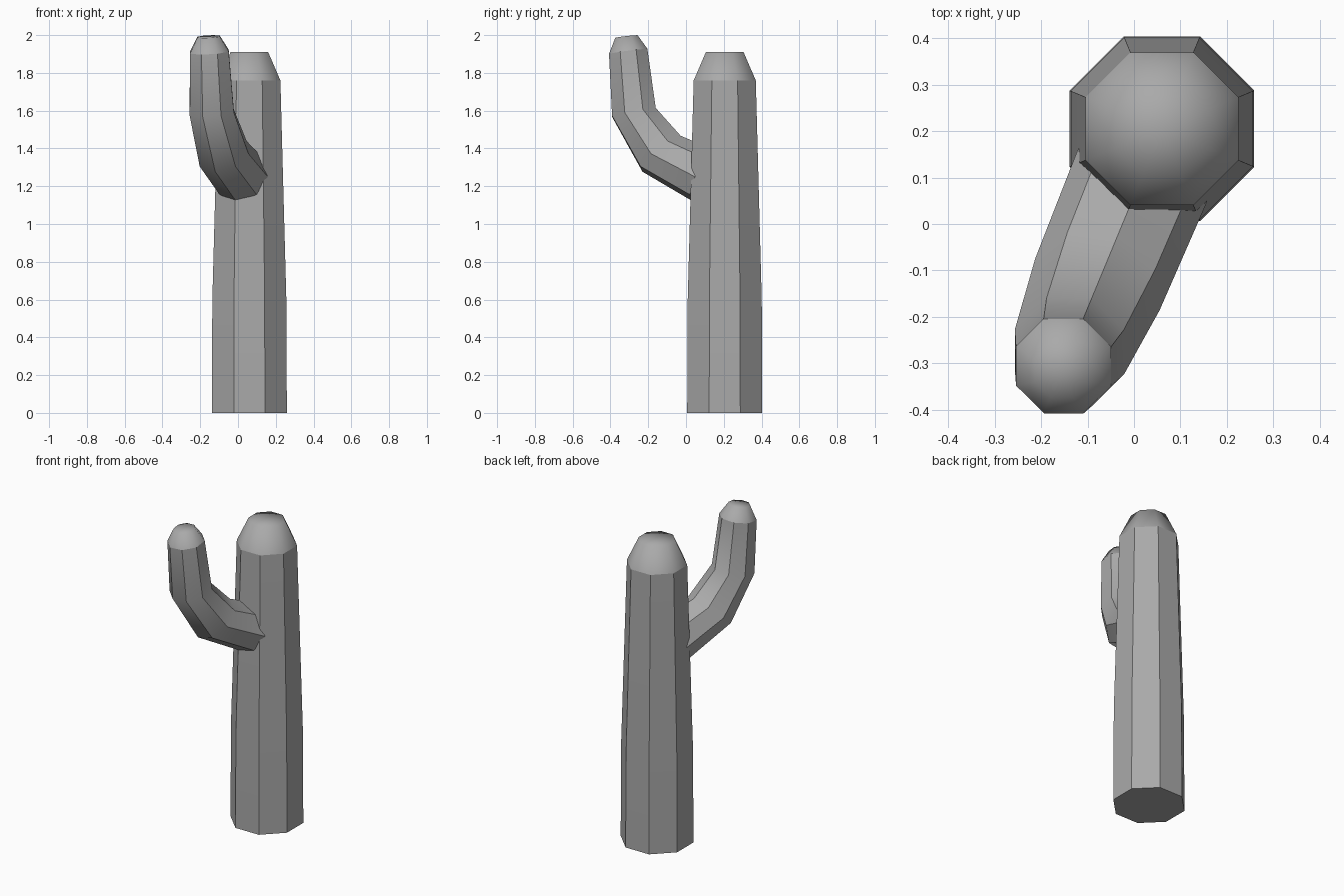
import bpy
import bmesh
from math import cos, sin, pi, radians
from mathutils import Vector

cube = bpy.data.objects.get("Cube")
if cube:
    bpy.data.objects.remove(cube, do_unlink=True)

SIDES = 8
TRUNK = Vector((0.06, 0.205, 0))
AZIMUTH = radians(247.5)
OUT = Vector((cos(AZIMUTH), sin(AZIMUTH), 0))   # the way the arm grows
SIDE = Vector((-OUT.y, OUT.x, 0))
UP = Vector((0, 0, 1))

grey = bpy.data.materials.new("cactus grey")
grey.use_nodes = True
colour = (0.4, 0.4, 0.4, 1)
grey.diffuse_color = colour
grey.node_tree.nodes["Principled BSDF"].inputs["Base Color"].default_value = colour


def stem(name, sections):
    """Ribbed octagonal stem; sections are (distance out, height, radius, tilt).
    The last section is the top of a smooth rounded cap."""
    bm = bmesh.new()
    rings = []
    for dist, height, radius, tilt in sections:
        a = radians(tilt)
        centre = TRUNK + OUT * dist + UP * height
        across = OUT * cos(a) - UP * sin(a)
        rings.append([bm.verts.new(centre + radius * (across * cos(t) + SIDE * sin(t)))
                      for t in (2 * pi * i / SIDES for i in range(SIDES))])
    bm.faces.new(rings[0][::-1])
    for low, high in zip(rings, rings[1:]):
        for i in range(SIDES):
            j = (i + 1) % SIDES
            bm.faces.new((low[i], low[j], high[j], high[i]))
    # Cap top as a fan around its middle
    tip = bm.verts.new(sum((v.co for v in rings[-1]), Vector()) / SIDES)
    for i in range(SIDES):
        bm.faces.new((rings[-1][i], rings[-1][(i + 1) % SIDES], tip))
    for face in bm.faces:
        face.smooth = True

    # Sharp ribs along the body, and sharp rims at the foot and under the cap
    def crease(v, w):
        bm.edges.get((v, w)).smooth = False
    for low, high in zip(rings[:-2], rings[1:-1]):
        for v, w in zip(low, high):
            crease(v, w)
    for ring in (rings[0], rings[-2]):
        for i in range(SIDES):
            crease(ring[i], ring[(i + 1) % SIDES])

    mesh = bpy.data.meshes.new(name)
    bm.to_mesh(mesh)
    bm.free()
    mesh.materials.append(grey)
    obj = bpy.data.objects.new(name, mesh)
    bpy.context.collection.objects.link(obj)
    return obj


# Upright trunk, narrowing towards its cap
stem("trunk", [(0, 0, 0.215, 0), (0, 0.6, 0.212, 0),
               (0, 1.76, 0.178, 0), (0, 1.91, 0.108, 0)])

# Arm bending up from inside the trunk
stem("arm", [(0.108, 1.25, 0.15, 63), (0.362, 1.372, 0.145, 41),
             (0.52, 1.59, 0.127, 11), (0.553, 1.912, 0.111, 8),
             (0.563, 1.992, 0.064, 7)])
